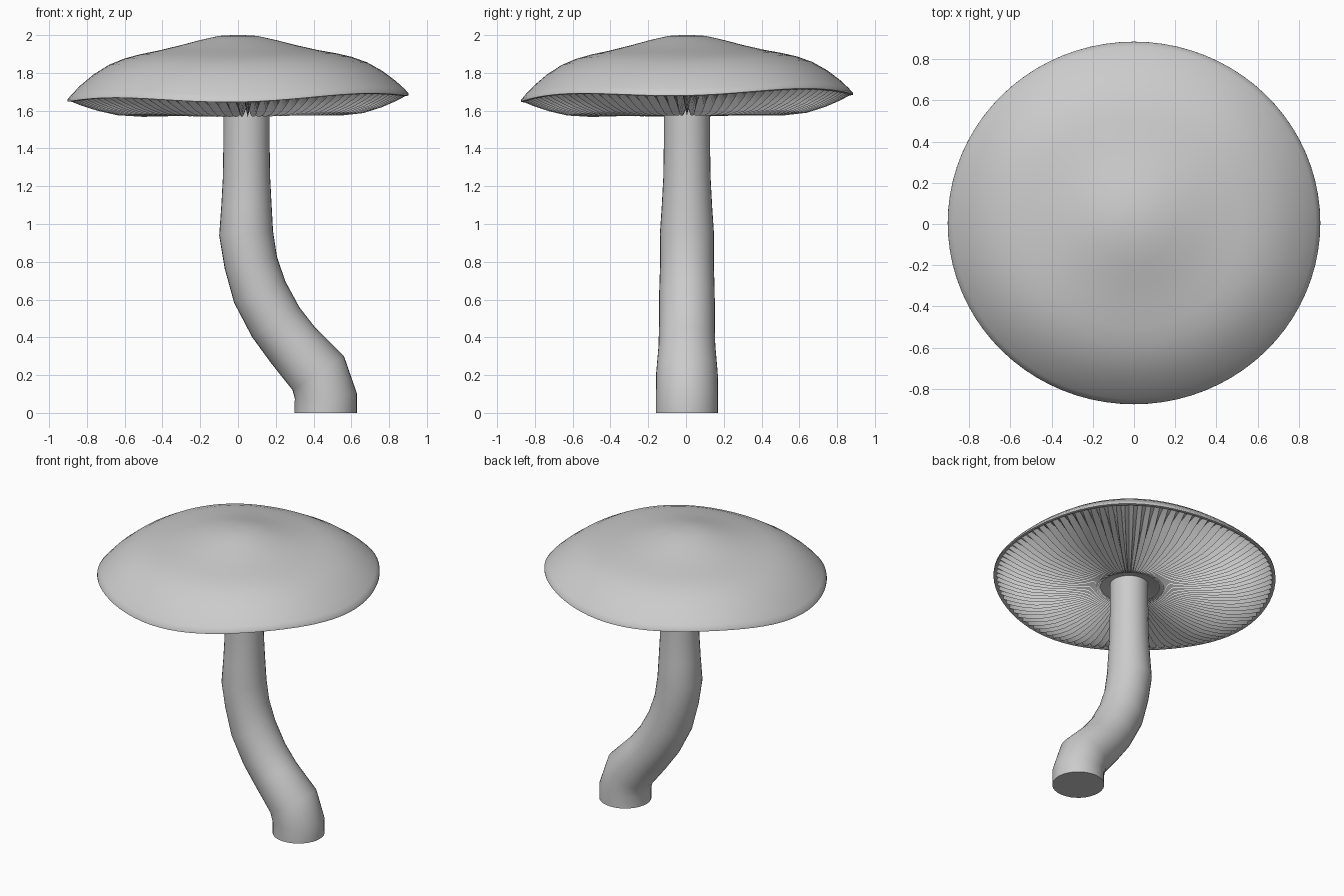
import bpy, bmesh
from math import sin, cos, pi
from mathutils import Vector

if "Cube" in bpy.data.objects:
    bpy.data.objects.remove(bpy.data.objects["Cube"])

STEM_X = 0.045


def cap_point(r, z, a):
    """Point on the cap: slightly oval, rim gently waved and tilted."""
    t = min(r / 0.9, 1.0)
    x = 1.005 * r * cos(a) + STEM_X * (1 - t) * (z < 1.72)
    y = 0.978 * r * sin(a) + 0.005
    wave = -0.014 * cos(4 * a) * t ** 3 + (0.017 * x + 0.022 * y) * t ** 2
    return Vector((x, y, z + wave))


def loft(name, rings, close_start=False, close_end=False, angle=40):
    """Skin a list of equal-length closed rings."""
    bm = bmesh.new()
    vs = [[bm.verts.new(p) for p in ring] for ring in rings]
    n = len(vs[0])
    for a, b in zip(vs, vs[1:]):
        for i in range(n):
            j = (i + 1) % n
            bm.faces.new((a[i], a[j], b[j], b[i]))
    if close_start:
        bm.faces.new(vs[0][::-1])
    if close_end:
        bm.faces.new(vs[-1])
    bmesh.ops.recalc_face_normals(bm, faces=bm.faces)
    me = bpy.data.meshes.new(name)
    bm.to_mesh(me)
    bm.free()
    ob = bpy.data.objects.new(name, me)
    bpy.context.collection.objects.link(ob)
    bpy.ops.object.select_all(action='DESELECT')
    ob.select_set(True)
    bpy.context.view_layer.objects.active = ob
    bpy.ops.object.shade_smooth_by_angle(angle=angle * pi / 180)
    return ob


# Cap: domed top that folds under into a thin lip
cap_profile = [(0.03, 2.0), (0.1, 1.996), (0.2, 1.974), (0.3, 1.948),
               (0.42, 1.921), (0.52, 1.903), (0.6, 1.884), (0.68, 1.855),
               (0.76, 1.81), (0.83, 1.757), (0.875, 1.715), (0.898, 1.69),
               (0.899, 1.679), (0.885, 1.676), (0.865, 1.69)]
SEG = 80
loft("cap", [[cap_point(r, z, 2 * pi * i / SEG) for i in range(SEG)]
             for r, z in cap_profile], close_start=True, angle=60)

# Gills: pleated underside, (radius, ridge height, valley height)
gill_profile = [(0.885, 1.678, 1.69), (0.83, 1.65, 1.69), (0.75, 1.617, 1.685),
                (0.65, 1.587, 1.665), (0.52, 1.573, 1.645), (0.38, 1.573, 1.63),
                (0.27, 1.582, 1.615), (0.22, 1.594, 1.607), (0.19, 1.605, 1.605),
                (0.11, 1.62, 1.62)]
GILLS = 100
gills = loft("gills", [[cap_point(r, valley if i % 2 else ridge, pi * i / GILLS)
                        for i in range(2 * GILLS)]
                       for r, ridge, valley in gill_profile], angle=25)
# open sheet: make the faces point downwards
if sum(p.normal.z for p in gills.data.polygons) > 0:
    gills.data.flip_normals()

# Stem: swept along a bent centre line, (x, z, radius)
path = [(0.465, 0.0, 0.165), (0.465, 0.09, 0.165), (0.425, 0.21, 0.163),
        (0.29, 0.36, 0.15), (0.20, 0.48, 0.148), (0.115, 0.64, 0.147),
        (0.068, 0.795, 0.142), (0.043, 0.95, 0.143), (0.045, 1.10, 0.133),
        (0.045, 1.25, 0.125), (0.045, 1.45, 0.122), (0.045, 1.66, 0.122)]
rings = []
N = 32
for k, (x, z, r) in enumerate(path):
    p0, p1 = path[max(k - 1, 0)], path[min(k + 1, len(path) - 1)]
    t = Vector((p1[0] - p0[0], 0, p1[1] - p0[1])).normalized()
    if k in (0, len(path) - 1):
        t = Vector((0, 0, 1))
    elif k == 1:
        t = Vector((-0.08, 0, 1)).normalized()
    side = Vector((t.z, 0, -t.x))
    rings.append([Vector((x, 0.005, z)) + side * r * cos(2 * pi * i / N)
                  + Vector((0, 1, 0)) * r * sin(2 * pi * i / N) for i in range(N)])
loft("stem", rings, True, True, angle=50)
